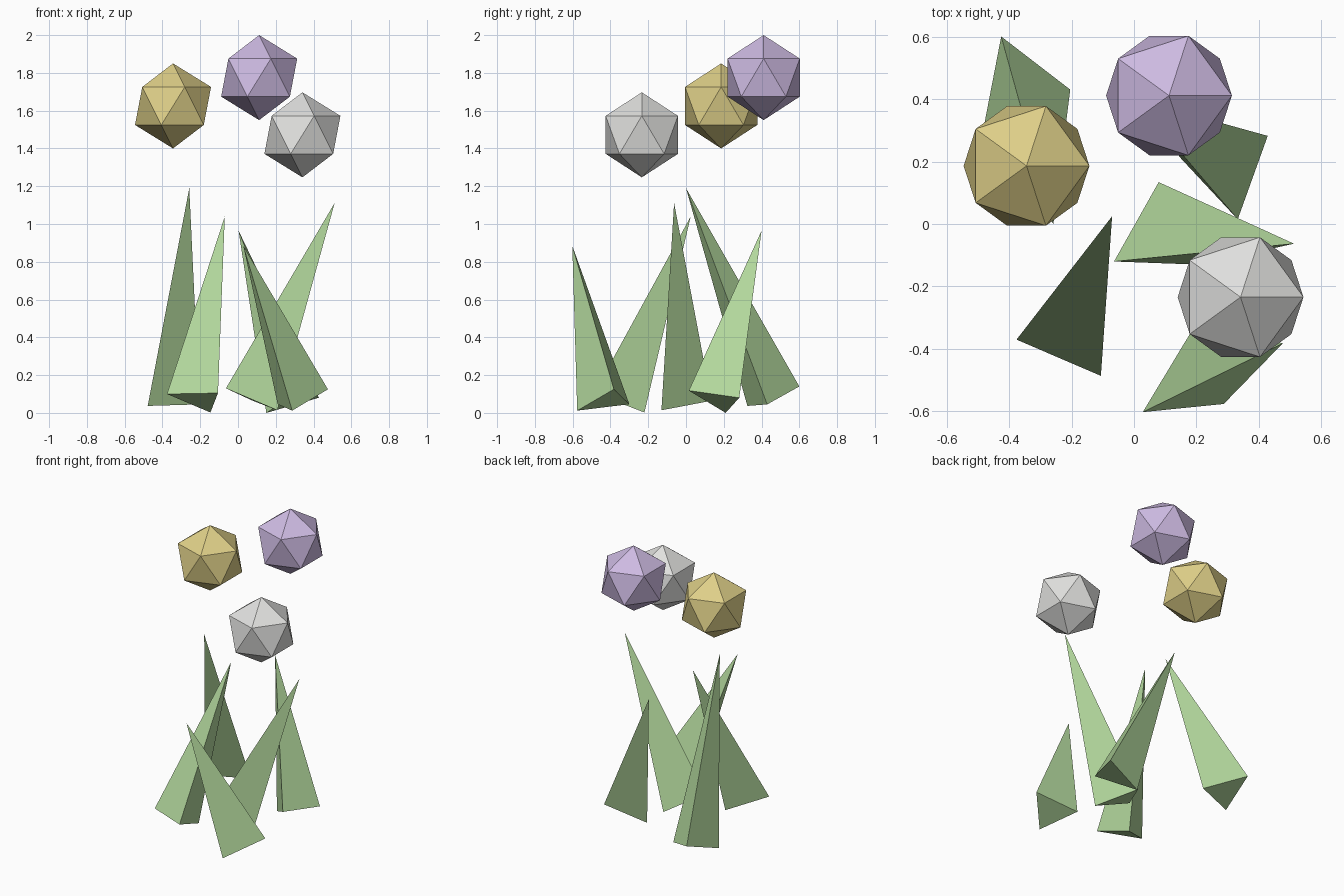
import bpy
import bmesh
from mathutils import Vector

if "Cube" in bpy.data.objects:
    bpy.data.objects.remove(bpy.data.objects["Cube"])


def material(name, srgb):
    m = bpy.data.materials.new(name)
    lin = [((c / 255 + 0.055) / 1.055) ** 2.4 for c in srgb]
    m.diffuse_color = (*lin, 1.0)
    m.use_nodes = True
    m.node_tree.nodes["Principled BSDF"].inputs["Base Color"].default_value = m.diffuse_color
    return m


green = material("leaf green", (178, 215, 156))
yellow = material("soft yellow", (222, 207, 136))
purple = material("lavender", (205, 186, 226))
grey = material("pale grey", (224, 224, 222))


def spike(name, apex, base):
    """Three-sided pyramid leaning from a triangular base to its tip."""
    bm = bmesh.new()
    tip = bm.verts.new(apex)
    a, b, c = [bm.verts.new(p) for p in base]
    for tri in ((a, b, c), (a, b, tip), (b, c, tip), (c, a, tip)):
        bm.faces.new(tri)
    bmesh.ops.recalc_face_normals(bm, faces=bm.faces)
    mesh = bpy.data.meshes.new(name)
    bm.to_mesh(mesh)
    bm.free()
    mesh.materials.append(green)
    bpy.context.collection.objects.link(bpy.data.objects.new(name, mesh))


def bloom(name, centre, mat):
    """Flat-faced icosahedron floating above the leaves."""
    bpy.ops.mesh.primitive_ico_sphere_add(subdivisions=1, radius=0.225, location=centre)
    ob = bpy.context.object
    ob.name = name
    ob.data.materials.append(mat)


# Leaf spikes: tip, then the three base corners
spike("leaf_back_left", (-0.258, 0.0, 1.19),
      [(-0.425, 0.60, 0.14), (-0.204, 0.43, 0.045), (-0.478, 0.325, 0.037)])
spike("leaf_front_left", (-0.07, 0.025, 1.04),
      [(-0.376, -0.37, 0.10), (-0.106, -0.486, 0.105), (-0.146, -0.22, 0.002)])
spike("leaf_back_right", (0.003, 0.40, 0.965),
      [(0.428, 0.282, 0.08), (0.332, 0.015, 0.118), (0.15, 0.21, 0.0)])
spike("leaf_middle", (0.512, -0.063, 1.112),
      [(-0.064, -0.12, 0.13), (0.079, 0.134, 0.064), (0.208, -0.13, 0.014)])
spike("leaf_front_right", (0.028, -0.602, 0.885),
      [(0.287, -0.576, 0.012), (0.476, -0.382, 0.125), (0.21, -0.30, 0.046)])

# Blooms
bloom("yellow_bloom", (-0.344, 0.186, 1.625), yellow)
bloom("purple_bloom", (0.112, 0.411, 1.775), purple)
bloom("grey_bloom", (0.341, -0.234, 1.472), grey)
